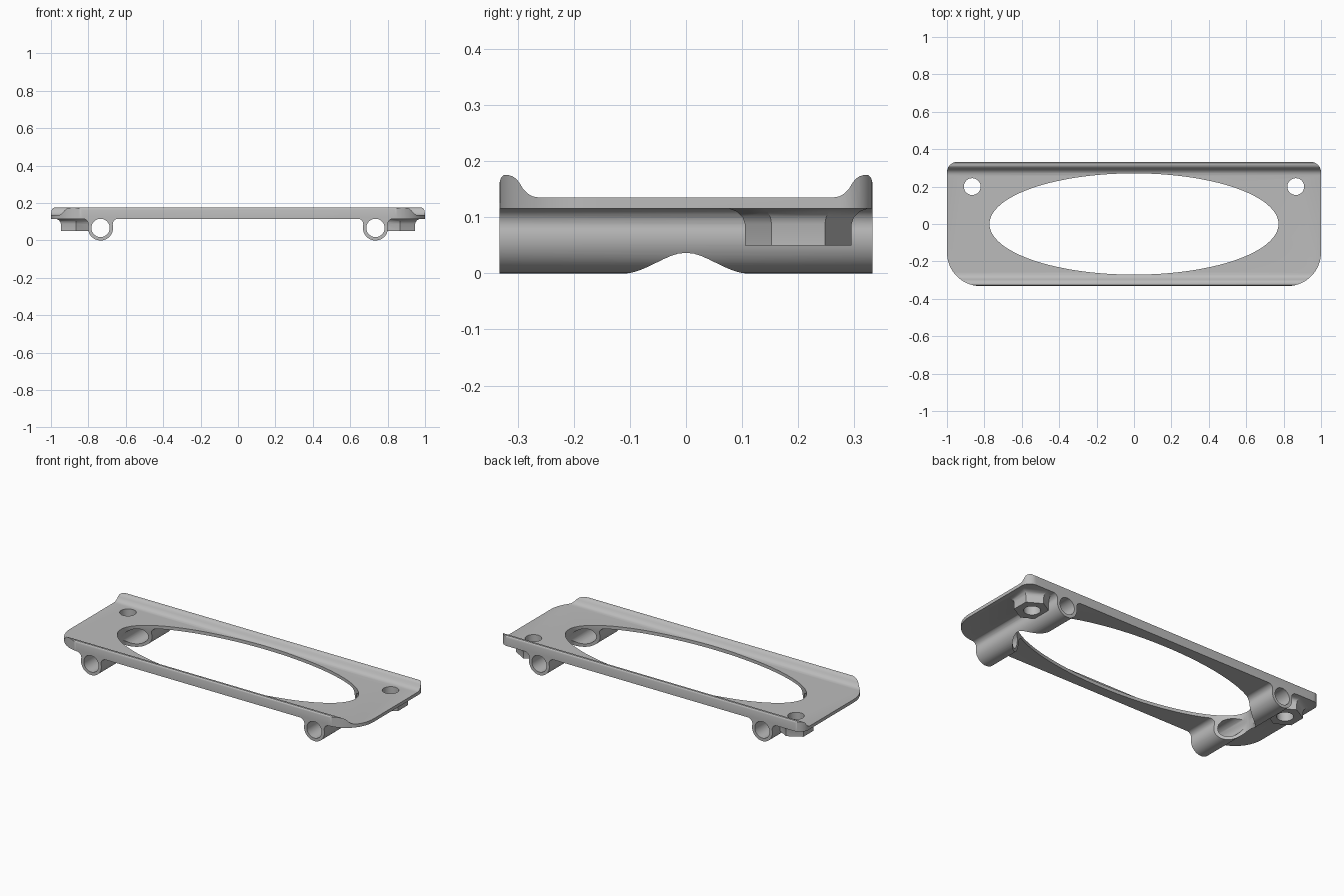
import bpy, bmesh
from math import sin, cos, pi, asin, radians

if "Cube" in bpy.data.objects:
    bpy.data.objects.remove(bpy.data.objects["Cube"], do_unlink=True)

grey = bpy.data.materials.new("light grey")
grey.use_nodes = True
COLOUR = (0.5, 0.5, 0.5, 1)
grey.diffuse_color = COLOUR
grey.node_tree.nodes["Principled BSDF"].inputs["Base Color"].default_value = COLOUR

HALF_DEPTH = 0.332
UNDER = 0.116          # underside of the plate
TUBE_X, TUBE_R = 0.735, 0.067


def loft(name, rings):
    """Closed solid skinned through rings of equal length."""
    bm = bmesh.new()
    loops = [[bm.verts.new(p) for p in ring] for ring in rings]
    n = len(loops[0])
    for a, b in zip(loops, loops[1:]):
        for i in range(n):
            j = (i + 1) % n
            bm.faces.new((a[i], a[j], b[j], b[i]))
    bm.faces.new(loops[0])
    bm.faces.new(loops[-1])
    bmesh.ops.recalc_face_normals(bm, faces=bm.faces)
    mesh = bpy.data.meshes.new(name)
    bm.to_mesh(mesh)
    bm.free()
    obj = bpy.data.objects.new(name, mesh)
    bpy.context.collection.objects.link(obj)
    mesh.materials.append(grey)
    return obj


def arc(cx, cy, r, start, end, n):
    return [(cx + r * cos(start + (end - start) * i / n),
             cy + r * sin(start + (end - start) * i / n)) for i in range(n + 1)]


def ellipse(cx, cy, z, rx, ry, n, turn=0):
    return [(cx + rx * cos(turn + 2 * pi * i / n),
             cy + ry * sin(turn + 2 * pi * i / n), z) for i in range(n)]


def along_y(name, pts, half):
    return loft(name, [[(x, y, z) for x, z in pts] for y in (-half, half)])


def combine(target, tool, operation):
    mod = target.modifiers.new(operation.lower(), "BOOLEAN")
    mod.operation, mod.solver, mod.object = operation, "EXACT", tool
    bpy.context.view_layer.objects.active = target
    bpy.ops.object.modifier_apply(modifier=mod.name)
    bpy.data.objects.remove(tool, do_unlink=True)


# Plate: cross-section with a raised rolled lip along front and back
lip = [(0.332, UNDER), (0.332, 0.163), (0.330, 0.170), (0.325, 0.175),
       (0.318, 0.1755), (0.309, 0.173), (0.302, 0.168), (0.296, 0.160),
       (0.290, 0.150), (0.282, 0.142), (0.273, 0.137), (0.260, 0.135)]
section = lip + [(-y, z) for y, z in reversed(lip)]
frame = loft("mount_frame", [[(x, y, z) for y, z in section] for x in (-1.1, 1.1)])

# Rounded outline: wide front corners, tight back corners
F, B = 0.18, 0.055
outline = (arc(1 - B, HALF_DEPTH - B, B, 0, pi / 2, 10)
           + arc(-1 + B, HALF_DEPTH - B, B, pi / 2, pi, 10)
           + arc(-1 + F, -HALF_DEPTH + F, F, pi, 1.5 * pi, 20)
           + arc(1 - F, -HALF_DEPTH + F, F, 1.5 * pi, 2 * pi, 20))
combine(frame, loft("outline", [[(x, y, z) for x, y in outline] for z in (0, 0.3)]),
        "INTERSECT")

# Tube section blended into the plate with a fillet on each side
FILLET = 0.03
dz = UNDER - FILLET - TUBE_R
reach = TUBE_R + FILLET
tilt = asin(dz / reach)
dx = reach * cos(tilt)

for side in (-1, 1):
    cx = side * TUBE_X
    blend = arc(cx + dx, UNDER - FILLET, FILLET, pi / 2, pi + tilt, 8)
    barrel = arc(cx, TUBE_R, TUBE_R, tilt, -pi - tilt, 40)
    other = arc(cx - dx, UNDER - FILLET, FILLET, -tilt, pi / 2, 8)
    tube = ([(cx + dx, 0.125)] + blend + barrel[1:-1] + other + [(cx - dx, 0.125)])
    combine(frame, along_y("tube", tube, HALF_DEPTH), "UNION")

    # Hexagonal screw boss flaring into the plate
    boss = [ellipse(side * 0.865, 0.2, z, r, r, 6, pi / 2)
            for z, r in ((0.05, 0.095), (0.088, 0.095), (0.1, 0.099),
                         (0.11, 0.109), (UNDER, 0.125), (0.125, 0.125))]
    combine(frame, loft("boss", boss), "UNION")

# Large oval opening, slightly wider towards the bottom
opening = [ellipse(0, 0, z, rx, ry, 128)
           for z, rx, ry in ((-0.1, 0.805, 0.284), (0.035, 0.795, 0.28),
                             (UNDER, 0.773, 0.271), (0.3, 0.768, 0.269))]
combine(frame, loft("opening", opening), "DIFFERENCE")

# Tube bores and screw holes
for side in (-1, 1):
    bore = arc(side * TUBE_X, TUBE_R, 0.049, 0, 2 * pi, 40)[:-1]
    combine(frame, along_y("bore", bore, 0.5), "DIFFERENCE")
    hole = [ellipse(side * 0.865, 0.2, z, 0.045, 0.045, 32) for z in (-0.1, 0.3)]
    combine(frame, loft("screw_hole", hole), "DIFFERENCE")

# Smooth curved surfaces, keep real edges crisp
bpy.ops.object.select_all(action="DESELECT")
frame.select_set(True)
bpy.context.view_layer.objects.active = frame
bpy.ops.object.shade_smooth_by_angle(angle=radians(30))
